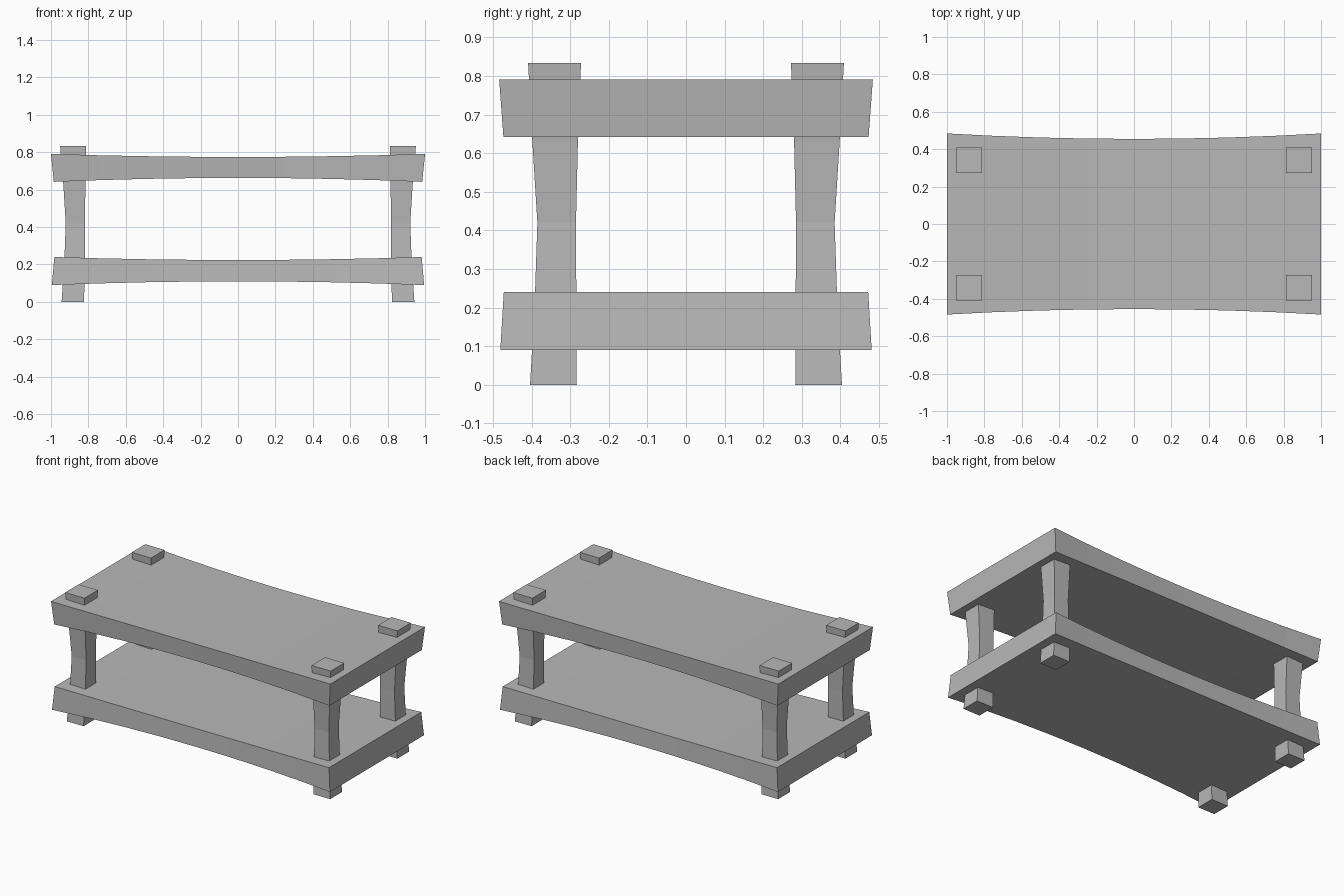
import bpy
import bmesh

default = bpy.data.objects.get("Cube")
if default:
    bpy.data.objects.remove(default, do_unlink=True)

grey = bpy.data.materials.new("plain grey")
grey.use_nodes = True
colour = (0.48, 0.48, 0.48, 1)
grey.diffuse_color = colour
grey.node_tree.nodes["Principled BSDF"].inputs["Base Color"].default_value = colour


def loft(name, rings):
    """Skin a row of four-cornered rings and cap both ends."""
    bm = bmesh.new()
    loops = [[bm.verts.new(p) for p in ring] for ring in rings]
    for a, b in zip(loops, loops[1:]):
        for i in range(4):
            j = (i + 1) % 4
            bm.faces.new((a[i], a[j], b[j], b[i]))
    bm.faces.new(loops[0])
    bm.faces.new(loops[-1])
    bmesh.ops.recalc_face_normals(bm, faces=bm.faces)
    mesh = bpy.data.meshes.new(name)
    bm.to_mesh(mesh)
    bm.free()
    mesh.materials.append(grey)
    obj = bpy.data.objects.new(name, mesh)
    bpy.context.collection.objects.link(obj)
    return obj


def shelf(name, bottom, top):
    """Slab that thins and narrows towards its middle; bottom and top are
    (end x, end y, middle y, end z, middle z)."""
    steps = 8
    rings = []
    for i in range(steps + 1):
        t = 2 * i / steps - 1
        ring = []
        for (ex, ey, my, ez, mz), signs in ((bottom, (-1, 1)), (top, (1, -1))):
            y = my + (ey - my) * t * t
            z = mz + (ez - mz) * t * t
            ring += [(ex * t, s * y, z) for s in signs]
        rings.append(ring)
    return loft(name, rings)


shelf("upper_shelf", (0.985, 0.473, 0.447, 0.642, 0.663), (1.0, 0.484, 0.455, 0.791, 0.775))
shelf("lower_shelf", (0.995, 0.481, 0.453, 0.09, 0.11), (0.982, 0.472, 0.446, 0.24, 0.224))

# Leg sections: height, inner x, outer x, inner y, outer y
sections = [
    (0.0, 0.823, 0.943, 0.283, 0.404),
    (0.21, 0.819, 0.929, 0.284, 0.392),
    (0.42, 0.818, 0.921, 0.285, 0.385),
    (0.63, 0.816, 0.934, 0.280, 0.398),
    (0.833, 0.813, 0.951, 0.272, 0.409),
]
for side, sx in (("left", 1), ("right", -1)):
    for end, sy in (("front", -1), ("back", 1)):
        loft(f"{end}_{side}_leg", [
            [(sx * x0, sy * y0, z), (sx * x1, sy * y0, z),
             (sx * x1, sy * y1, z), (sx * x0, sy * y1, z)]
            for z, x0, x1, y0, y1 in sections])
